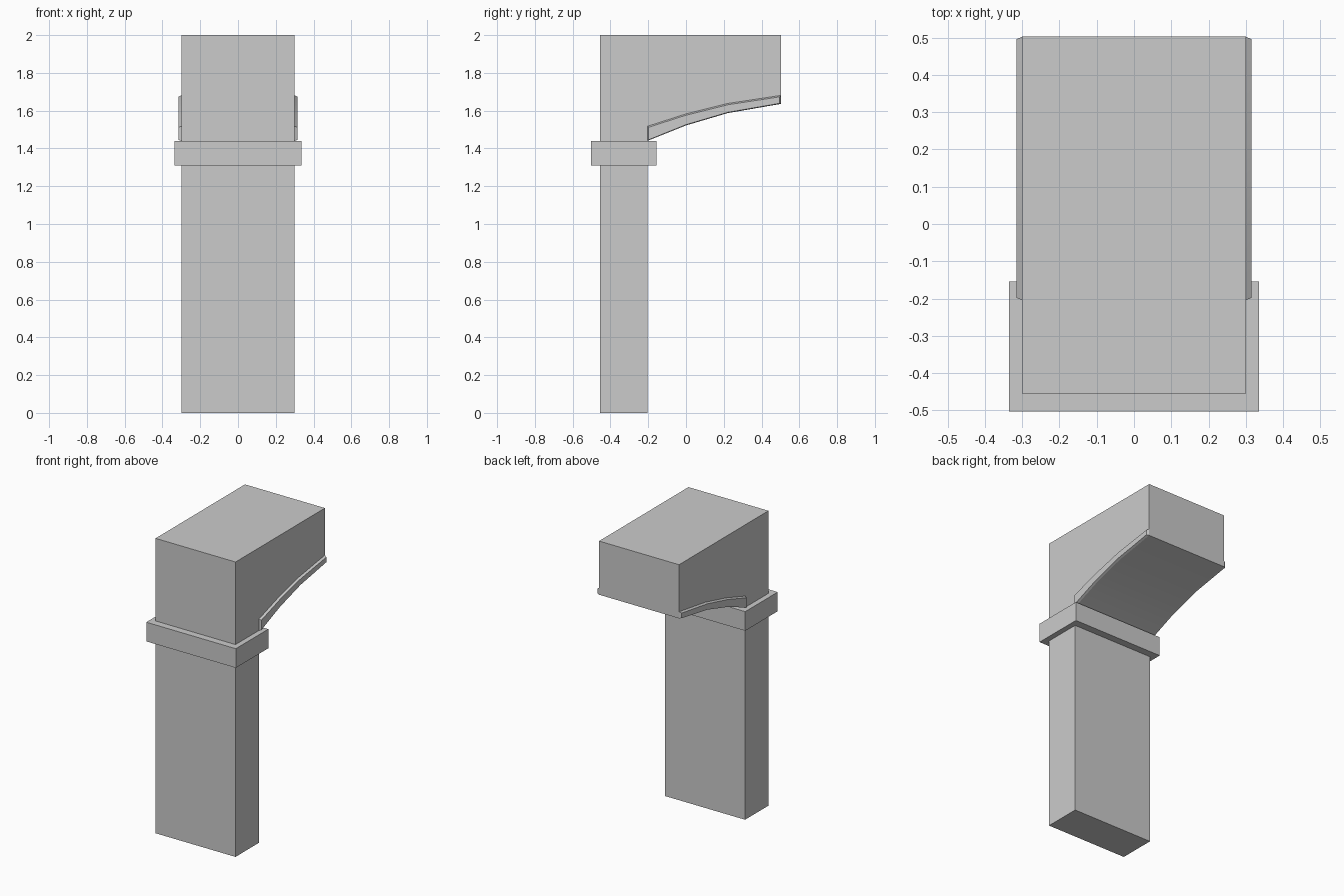
import bpy, bmesh

if "Cube" in bpy.data.objects:
    bpy.data.objects.remove(bpy.data.objects["Cube"])

W = 0.3        # half width of pier and arch
END = 0.503    # arch crown end
INNER = -0.205 # inner face of the pier
OUTER = -0.455 # outer face of the pier

# (y, z) points along the underside of the arch and the top of its trim
ARCH = [(INNER, 1.44), (0.0, 1.522), (0.22, 1.587), (END, 1.636)]
TRIM = [(INNER, 1.517), (0.0, 1.583), (0.22, 1.638), (END, 1.681)]


def loft(name, x0, prof0, x1, prof1):
    """Solid between two matching (y, z) profiles at x0 and x1."""
    bm = bmesh.new()
    a = [bm.verts.new((x0, y, z)) for y, z in prof0]
    b = [bm.verts.new((x1, y, z)) for y, z in prof1]
    bm.faces.new(a)
    bm.faces.new(b[::-1])
    n = len(a)
    for i in range(n):
        j = (i + 1) % n
        bm.faces.new((a[j], a[i], b[i], b[j]))
    bmesh.ops.recalc_face_normals(bm, faces=bm.faces)
    mesh = bpy.data.meshes.new(name)
    bm.to_mesh(mesh)
    bm.free()
    obj = bpy.data.objects.new(name, mesh)
    bpy.context.collection.objects.link(obj)
    # Smooth only the shallow bends of the arch curve
    bpy.ops.object.select_all(action='DESELECT')
    obj.select_set(True)
    bpy.context.view_layer.objects.active = obj
    bpy.ops.object.shade_smooth_by_angle(angle=0.35)
    return obj


def box_profile(y0, y1, z0, z1):
    return [(y0, z0), (y1, z0), (y1, z1), (y0, z1)]


# Pier shaft
shaft = box_profile(OUTER, INNER, 0.0, 1.31)
loft("pier_shaft", -W, shaft, W, shaft)

# Capital slab around the pier
slab = box_profile(-0.503, -0.155, 1.31, 1.44)
loft("capital", -0.336, slab, 0.336, slab)

# Upper wall block with the half-arch underside
wall = [(OUTER, 1.44)] + ARCH + [(END, 2.0), (OUTER, 2.0)]
loft("arch_wall", -W, wall, W, wall)

# Raised arch trim with chamfered edges on both sides
D = 0.007
base = ARCH + TRIM[::-1]
low = [(y, z + 0.004) for y, z in ARCH]
high = [(y, z - D) for y, z in TRIM]
for row in (low, high):
    row[0] = (row[0][0] + D, row[0][1] + 0.002)
    row[-1] = (row[-1][0] - D, row[-1][1] - 0.001)
face = low + high[::-1]
for side, label in ((-1, "left"), (1, "right")):
    loft("arch_trim_" + label, side * W, base, side * 0.315, face)
